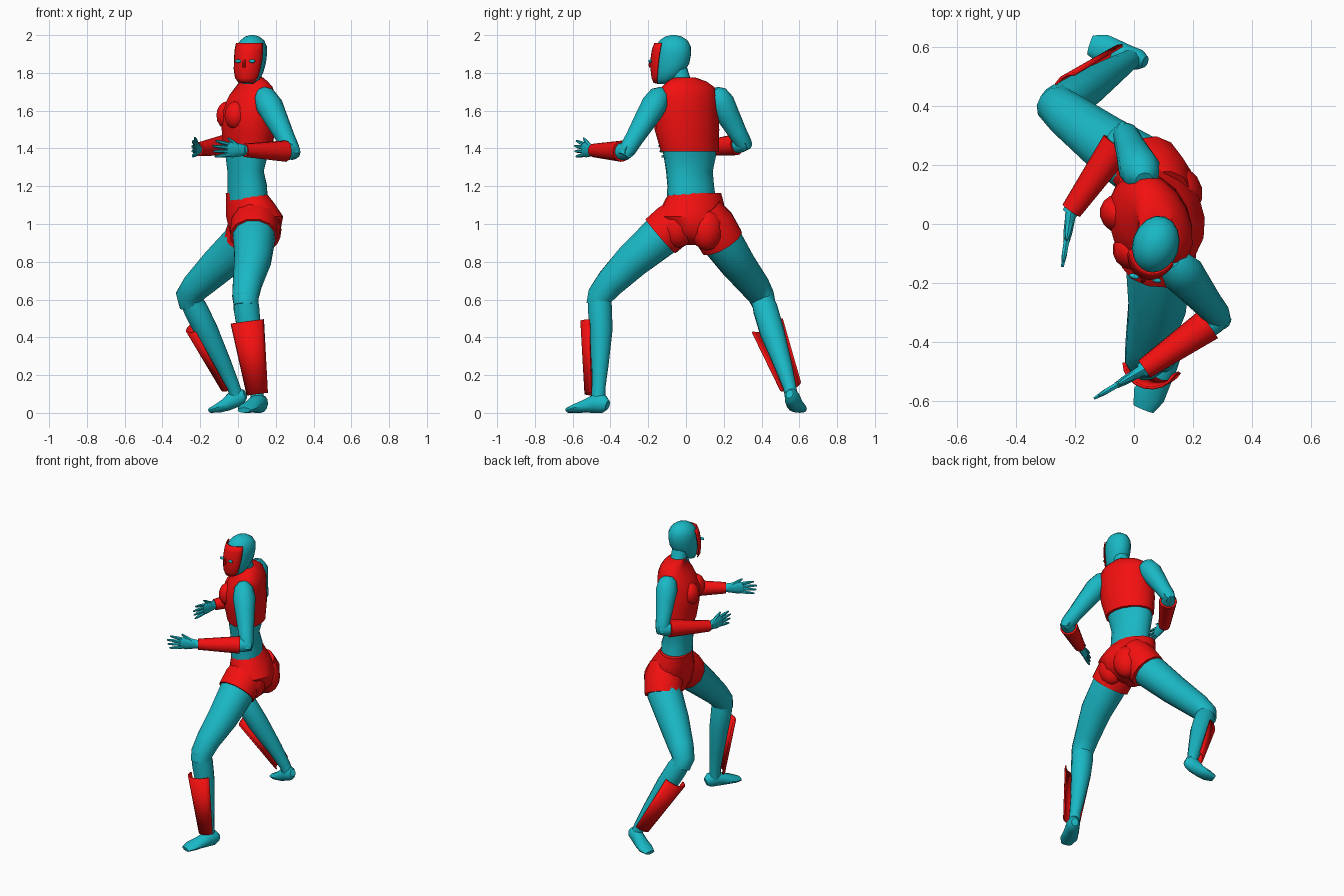
import bpy, bmesh
from math import cos, sin, pi, radians
from mathutils import Vector as V


def material(name, rgb):
    m = bpy.data.materials.new(name)
    m.diffuse_color = (*rgb, 1)
    return m


TEAL = material("teal", (0.01, 0.48, 0.56))
RED = material("red", (0.9, 0.005, 0.005))


def loft(name, rings, mat, front, axis=None, sides=12, arc=None, thick=0.008, angle=40):
    """Skin elliptical rings (x, y, z, half width, half depth) along a path.
    arc = half angle in degrees about 'front' makes an open shell instead."""
    pts = [V(r[:3]) for r in rings]
    bm = bmesh.new()
    loops = []
    for i, r in enumerate(rings):
        n = V(axis) if axis else pts[min(i + 1, len(pts) - 1)] - pts[max(i - 1, 0)]
        n.normalize()
        f = V(front)
        f = (f - n * f.dot(n)).normalized()
        s = f.cross(n)
        if arc:
            a = [pi / 2 + radians(arc) * (2 * k / sides - 1) for k in range(sides + 1)]
        else:
            a = [2 * pi * k / sides for k in range(sides)]
        loops.append([bm.verts.new(pts[i] + s * r[3] * cos(t) + f * r[4] * sin(t)) for t in a])
    for A, B in zip(loops, loops[1:]):
        for k in range(sides):
            j = (k + 1) % len(A)
            bm.faces.new((A[k], A[j], B[j], B[k]))
    if not arc:
        bm.faces.new(loops[0][::-1])
        bm.faces.new(loops[-1])
    me = bpy.data.meshes.new(name)
    bm.to_mesh(me)
    bm.free()
    ob = bpy.data.objects.new(name, me)
    bpy.context.collection.objects.link(ob)
    me.materials.append(mat)
    if arc:
        m = ob.modifiers.new("thickness", 'SOLIDIFY')
        m.thickness = thick
        m.offset = 1
    bpy.ops.object.select_all(action='DESELECT')
    bpy.context.view_layer.objects.active = ob
    ob.select_set(True)
    bpy.ops.object.shade_smooth_by_angle(angle=radians(angle))
    return ob


def ball(name, loc, size, yaw, mat, seg=14):
    bpy.ops.mesh.primitive_uv_sphere_add(segments=seg, ring_count=8, radius=1,
                                         location=loc, rotation=(0, 0, yaw))
    ob = bpy.context.object
    ob.name, ob.scale = name, size
    ob.data.materials.append(mat)
    bpy.ops.object.shade_smooth()


UP = (0, 0, 1)
CHEST = (-0.91, -0.41, 0)      # the torso is turned side-on
FACE = (-0.30, -0.95, 0)       # the head looks forward

# Torso: bare waist, sleeveless top, shorts
loft("waist", [(.05, .03, 1.10, .14, .10), (.05, .025, 1.20, .128, .10), (.04, .018, 1.28, .13, .09),
               (.045, .02, 1.36, .145, .105), (.055, .01, 1.44, .15, .11)], TEAL, CHEST, UP, 16)
loft("top", [(.052, .02, 1.385, .16, .12), (.055, .005, 1.5, .178, .135), (.055, 0, 1.6, .178, .135),
             (.075, .005, 1.68, .172, .112), (.085, .01, 1.725, .15, .085), (.083, .005, 1.755, .11, .065),
             (.075, -.01, 1.775, .062, .058)], RED, CHEST, UP, 16)
for name, p in (("left_bust", (-.012, -.09, 1.575)), ("right_bust", (-.055, .035, 1.575))):
    ball(name, p, (.06, .065, .075), 0.42, RED)
loft("shorts", [(.075, .05, .89, .07, .09), (.09, .04, .95, .14, .13), (.088, .03, 1.04, .185, .145),
                (.065, .04, 1.11, .168, .12), (.042, .048, 1.165, .145, .10)], RED, CHEST, UP, 16)
for name, p in (("left_buttock", (.145, -.04, .985)), ("right_buttock", (.15, .11, .97))):
    ball(name, p, (.08, .09, .11), 0.42, RED)
loft("left_shorts_leg", [(.095, .0, 1.06, .11, .10), (.088, -.06, 1.0, .128, .125),
                         (.083, -.135, .935, .128, .122)], RED, (-.3, -1, .3))
loft("right_shorts_leg", [(.09, .09, 1.06, .11, .10), (.075, .14, .99, .125, .125),
                          (.04, .19, .905, .122, .122)], RED, (-1, .2, .3))

# Head, neck and mask
loft("neck", [(.08, 0, 1.70, .062, .06), (.075, -.03, 1.78, .052, .052), (.075, -.05, 1.85, .05, .05)],
     TEAL, FACE, UP)
HEAD = [(.052, -.125, 1.742, .028, .03), (.06, -.105, 1.765, .052, .058), (.066, -.09, 1.80, .066, .08),
        (.071, -.076, 1.85, .074, .096), (.073, -.071, 1.90, .079, .101), (.074, -.068, 1.94, .077, .096),
        (.075, -.066, 1.972, .062, .076), (.075, -.066, 1.992, .037, .046), (.075, -.066, 2.0, .012, .014)]
loft("head", HEAD, TEAL, FACE, UP, 16, angle=60)
loft("mask", [(.048, -.125, 1.748, .038, .042), (.054, -.105, 1.775, .064, .072),
              (.06, -.09, 1.82, .075, .094), (.067, -.08, 1.87, .08, .105),
              (.071, -.072, 1.92, .081, .105), (.073, -.07, 1.957, .076, .094)],
     RED, FACE, UP, 10, arc=66, thick=.006)
for name, p in (("right_eye", (.0, -.177, 1.862)), ("left_eye", (.075, -.189, 1.862))):
    ball(name, p, (.018, .009, .009), -0.3, TEAL, 10)
loft("nose", [(.033, -.184, 1.872, .006, .004), (.032, -.188, 1.845, .009, .012),
              (.03, -.186, 1.828, .011, .01)], RED, FACE, UP, 8)


def leg(side, front, thigh, calf, guard, foot):
    loft(side + "_thigh", thigh, TEAL, front)
    loft(side + "_calf", calf, TEAL, front)
    loft(side + "_shin_guard", guard, RED, front, sides=8, arc=80, thick=.01)
    loft(side + "_foot", foot, TEAL, UP)


# Left leg steps forward
leg("left", (-.25, -1, 0),
    [(.088, -.04, 1.0, .11, .11), (.085, -.14, .93, .114, .112), (.078, -.28, .81, .10, .098),
     (.05, -.40, .69, .08, .08), (.04, -.455, .62, .073, .07), (.04, -.465, .57, .065, .065)],
    [(.038, -.46, .64, .065, .06), (.045, -.455, .55, .07, .066), (.06, -.45, .43, .064, .062),
     (.082, -.455, .25, .046, .046), (.098, -.462, .13, .036, .036), (.105, -.465, .05, .036, .04)],
    [(.053, -.475, .485, .084, .074), (.105, -.478, .10, .05, .05)],
    [(.138, -.415, .04, .022, .026), (.127, -.435, .047, .036, .047), (.105, -.475, .052, .044, .052),
     (.075, -.53, .036, .05, .036), (.05, -.58, .025, .055, .025), (.032, -.625, .014, .036, .014)])

# Right leg pushes off behind
leg("right", (-1, .15, 0),
    [(.07, .12, 1.0, .105, .105), (.03, .19, .91, .11, .112), (-.10, .275, .785, .095, .1),
     (-.22, .365, .67, .08, .08), (-.262, .40, .615, .07, .07), (-.25, .415, .57, .062, .062)],
    [(-.268, .395, .63, .055, .055), (-.225, .42, .55, .067, .066), (-.165, .455, .43, .066, .064),
     (-.075, .515, .25, .048, .046), (-.025, .548, .14, .036, .036), (-.008, .558, .09, .034, .036)],
    [(-.20, .425, .47, .083, .074), (-.037, .55, .145, .052, .048)],
    [(.038, .548, .10, .02, .024), (.02, .555, .092, .034, .042), (-.015, .562, .078, .04, .05),
     (-.06, .576, .045, .046, .036), (-.105, .592, .025, .05, .025), (-.148, .605, .013, .034, .013)])


def arm(side, shoulder, elbow, wrist, tip):
    """Upper arm, forearm, flared bracer and an open hand with the thumb up."""
    s, e, w, t = V(shoulder), V(elbow), V(wrist), V(tip)
    out = (e - s).cross(w - e)

    def tube(name, a, b, spec, mat, front=out, sides=10):
        return loft(side + "_" + name, [(*a.lerp(b, k), x, y) for k, x, y in spec], mat, front, sides=sides)

    tube("upper_arm", s, e, [(-.17, .03, .03), (-.08, .058, .058), (.12, .072, .07), (.4, .062, .062),
                             (.75, .05, .05), (.96, .046, .046), (1.1, .03, .03)], TEAL)
    tube("forearm", e, w, [(-.1, .032, .032), (.06, .047, .045), (.3, .046, .044), (1.04, .026, .026)], TEAL)
    tube("bracer", e, w, [(.14, .057, .057), (1, .036, .036)], RED, sides=12)
    # palm and fingers
    d = t - w
    k = w + d * .5
    flat = d.cross(V(UP)).normalized()
    tube("palm", w, t, [(-.08, .026, .022), (.15, .034, .018), (.38, .042, .016), (.56, .036, .011)], TEAL, flat)
    for i, length in enumerate((.4, .5, .47, .42)):
        up = V(UP) * (.028 - .019 * i)
        a = k + up
        b = a + d * length + up * .45
        tube("finger_%d" % (i + 1), a, b, [(0, .011, .011), (.6, .01, .01), (1, .005, .005)], TEAL, flat, 6)
    a = w + d * .2 + V((0, 0, .018))
    tube("thumb", a, a + d * .32 + V((0, 0, .042)), [(0, .014, .014), (.6, .011, .011), (1, .005, .005)],
         TEAL, flat, 6)


arm("left", (.15, -.15, 1.66), (.287, -.315, 1.385), (.035, -.49, 1.39), (-.135, -.59, 1.40))
arm("right", (.025, .17, 1.67), (-.03, .305, 1.425), (-.212, .045, 1.395), (-.242, -.145, 1.40))
